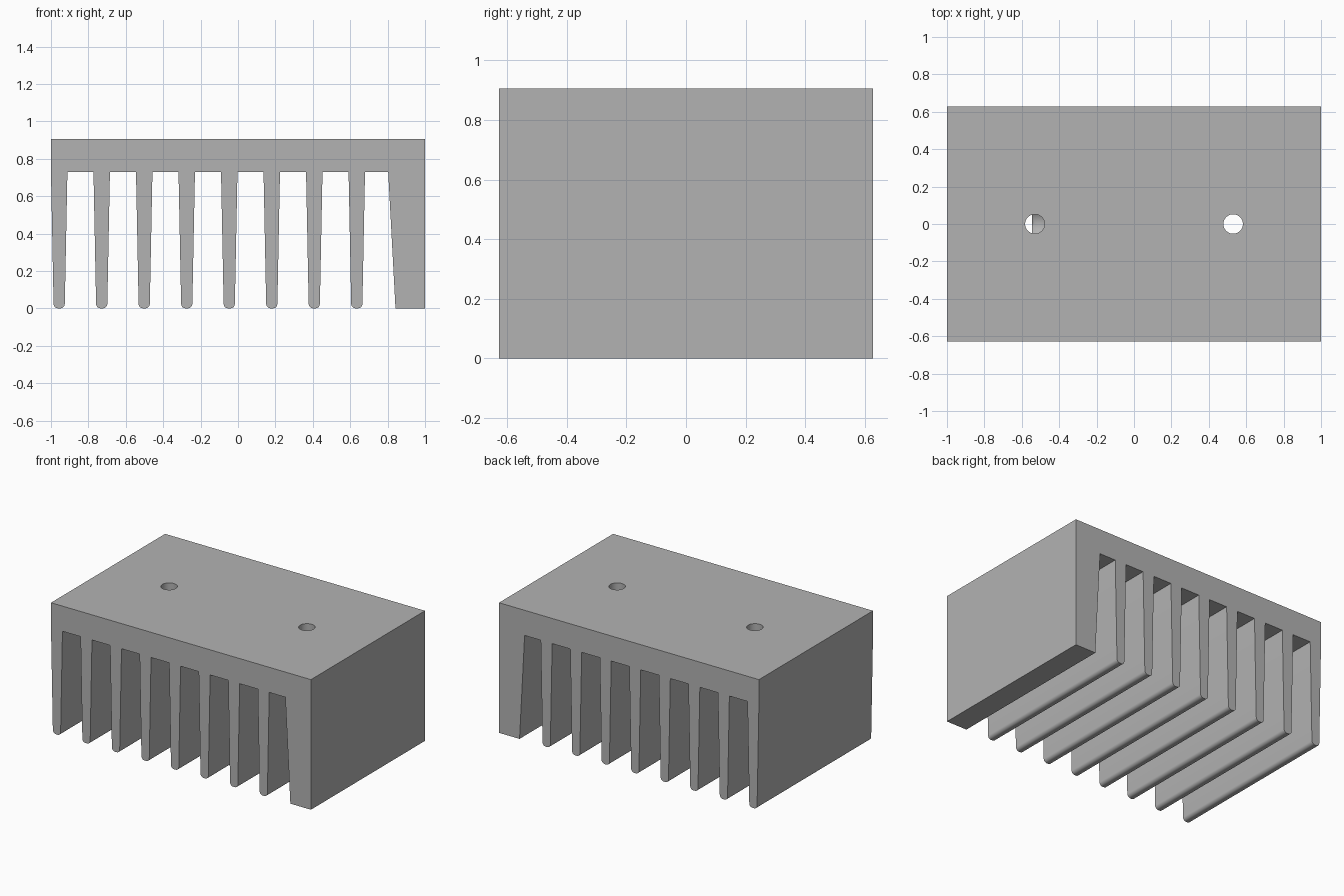
import bpy, bmesh
from math import sin, cos, pi, radians

cube = bpy.data.objects.get("Cube")
if cube:
    bpy.data.objects.remove(cube, do_unlink=True)

HEIGHT, HALF_DEPTH, ROOT_Z = 0.905, 0.627, 0.73
FIN_COUNT, FIRST_X, PITCH = 8, -0.956, 0.2273
ROOT_HALF, TIP_HALF, TIP_R = 0.044, 0.030, 0.024


def make_object(name, bm):
    bmesh.ops.recalc_face_normals(bm, faces=bm.faces)
    mesh = bpy.data.meshes.new(name)
    bm.to_mesh(mesh)
    bm.free()
    obj = bpy.data.objects.new(name, mesh)
    bpy.context.collection.objects.link(obj)
    return obj


def fin_outline(cx):
    """Tapered fin with rounded tip corners, from left root to right root."""
    points = [(cx - ROOT_HALF, ROOT_Z)]
    for side, start in ((-1, pi), (1, 1.5 * pi)):
        for i in range(6):
            a = start + i * pi / 10
            points.append((cx + side * (TIP_HALF - TIP_R) + TIP_R * cos(a),
                           TIP_R + TIP_R * sin(a)))
    return points + [(cx + ROOT_HALF, ROOT_Z)]


def drill(name, x, bottom):
    """Round cutter with a pointed lower end."""
    bm = bmesh.new()
    bmesh.ops.create_cone(bm, cap_ends=True, segments=40,
                          radius1=0.052, radius2=0.052, depth=1)
    bmesh.ops.translate(bm, verts=bm.verts, vec=(x, 0, bottom + 0.5))
    base = min(bm.faces, key=lambda f: f.calc_center_median().z)
    tip = bmesh.ops.poke(bm, faces=[base])["verts"][0]
    tip.co.z -= 0.03
    obj = make_object(name, bm)
    obj.hide_render = True
    return obj


# Finned cross-section: base plate, eight fins and the thick end wall
profile = [(1, 0), (1, HEIGHT), (-1, HEIGHT)]
for n in range(FIN_COUNT):
    profile += fin_outline(FIRST_X + n * PITCH)
profile += [(0.803, ROOT_Z), (0.842, 0)]

bm = bmesh.new()
face = bm.faces.new([bm.verts.new((x, -HALF_DEPTH, z)) for x, z in profile])
extruded = bmesh.ops.extrude_face_region(bm, geom=[face])["geom"]
bmesh.ops.translate(bm, vec=(0, 2 * HALF_DEPTH, 0),
                    verts=[v for v in extruded if isinstance(v, bmesh.types.BMVert)])
heat_sink = make_object("finned_heat_sink", bm)
bpy.context.view_layer.objects.active = heat_sink
heat_sink.select_set(True)

# Two mounting holes: one ends in a fin, the other opens between fins
for name, x, bottom in (("left_hole", 0.53, 0.60), ("right_hole", -0.53, 0.73)):
    cutter = drill(name + "_cutter", x, bottom)
    mod = heat_sink.modifiers.new(name, "BOOLEAN")
    mod.operation = "DIFFERENCE"
    mod.solver = "EXACT"
    mod.object = cutter
    bpy.ops.object.modifier_apply(modifier=mod.name)
    bpy.data.objects.remove(cutter, do_unlink=True)

# Plain grey metal
grey = bpy.data.materials.new("grey_metal")
grey.use_nodes = True
colour = (0.45, 0.45, 0.45, 1)
grey.diffuse_color = colour
grey.node_tree.nodes["Principled BSDF"].inputs["Base Color"].default_value = colour
heat_sink.data.materials.clear()
heat_sink.data.materials.append(grey)
bpy.ops.object.shade_smooth_by_angle(angle=radians(30))
